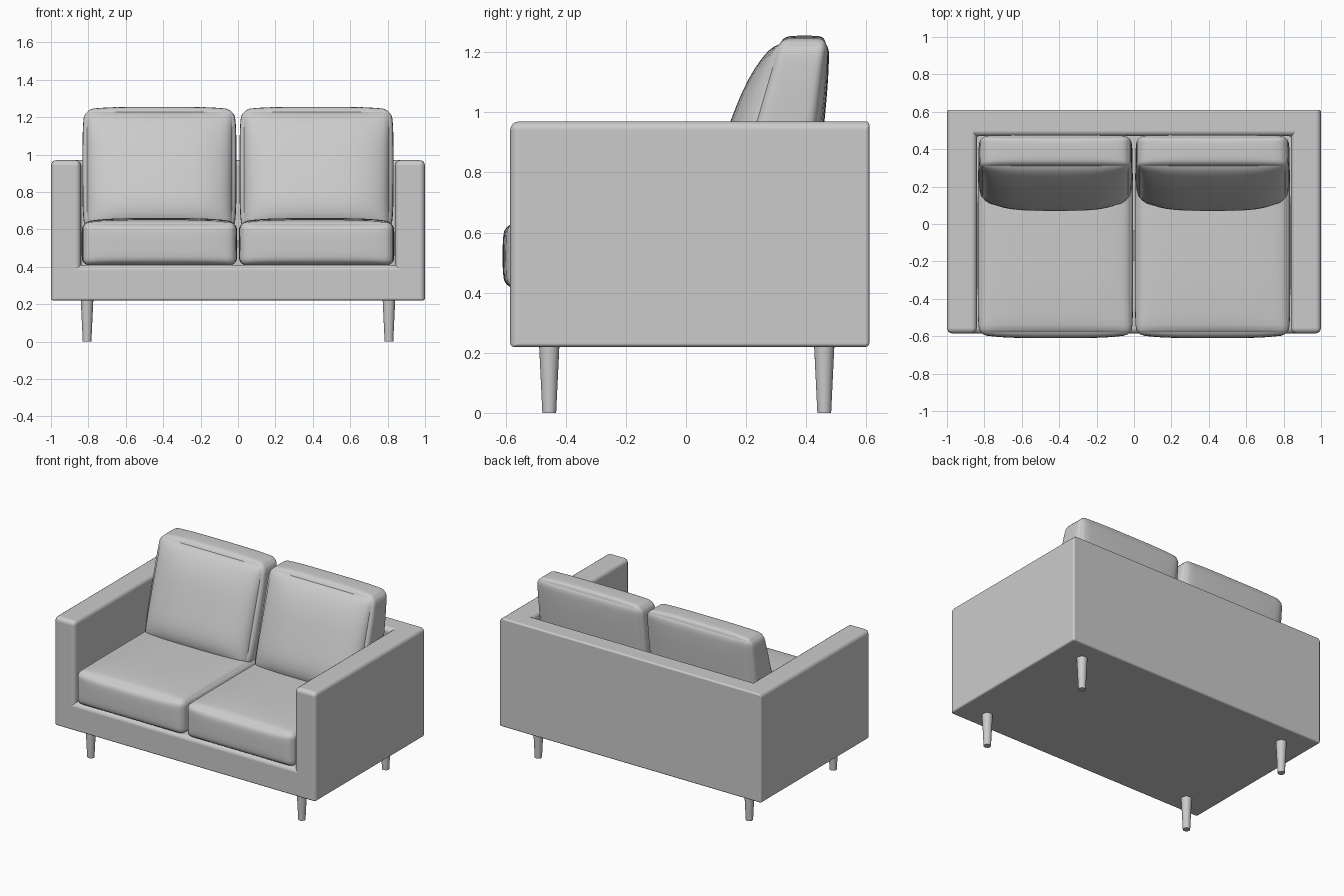
import bpy, bmesh, math
from mathutils import Vector

if "Cube" in bpy.data.objects:
    bpy.data.objects.remove(bpy.data.objects["Cube"], do_unlink=True)


def make_material(name, rgb):
    mat = bpy.data.materials.new(name)
    mat.use_nodes = True
    mat.diffuse_color = (*rgb, 1)
    mat.node_tree.nodes["Principled BSDF"].inputs["Base Color"].default_value = (*rgb, 1)
    return mat


GREY = make_material("soft grey", (0.6, 0.6, 0.6))


def add_object(name, bm):
    bmesh.ops.recalc_face_normals(bm, faces=bm.faces)
    mesh = bpy.data.meshes.new(name)
    bm.to_mesh(mesh)
    bm.free()
    obj = bpy.data.objects.new(name, mesh)
    bpy.context.collection.objects.link(obj)
    mesh.materials.append(GREY)
    for other in bpy.context.selected_objects:
        other.select_set(False)
    obj.select_set(True)
    bpy.context.view_layer.objects.active = obj
    bpy.ops.object.shade_smooth_by_angle(angle=math.radians(35))
    return obj


def raise_faces(bm, faces, height):
    """Extrude faces upward and remove the originals left inside."""
    new = bmesh.ops.extrude_face_region(bm, geom=faces)["geom"]
    bmesh.ops.translate(bm, vec=(0, 0, height),
                        verts=[g for g in new if isinstance(g, bmesh.types.BMVert)])
    return [g for g in new if isinstance(g, bmesh.types.BMFace)]


# Frame: base, arms and back as one continuous upholstered body
BOTTOM, SEAT, TOP = 0.22, 0.41, 0.97
FRONT, BACK, ARM = -0.585, 0.61, 0.84
bm = bmesh.new()
xs, ys = (-1, -ARM, ARM, 1), (FRONT, 0.47, BACK)
grid = [[bm.verts.new((x, y, BOTTOM)) for x in xs] for y in ys]
floor = [bm.faces.new((grid[j][i], grid[j][i + 1], grid[j + 1][i + 1], grid[j + 1][i]))
         for j in range(2) for i in range(3)]
underside = bmesh.ops.duplicate(bm, geom=floor)
top = raise_faces(bm, floor, SEAT - BOTTOM)
walls = [f for f in top if abs(f.calc_center_median().x) > ARM
         or f.calc_center_median().y > 0.47]
raise_faces(bm, walls, TOP - SEAT)
bmesh.ops.remove_doubles(bm, verts=bm.verts, dist=0.001)
bmesh.ops.recalc_face_normals(bm, faces=bm.faces)
bmesh.ops.dissolve_limit(bm, angle_limit=0.05, verts=bm.verts, edges=bm.edges)
weight = bm.edges.layers.float.new("bevel_weight_edge")
for e in bm.edges:
    mid = (e.verts[0].co + e.verts[1].co) / 2
    soft = mid.z > TOP - 0.01 or mid.y < FRONT + 0.01
    trim = mid.z < BOTTOM + 0.01 or mid.y > BACK - 0.01
    e[weight] = 0.4 if trim or not soft else 1
frame = add_object("sofa_frame", bm)
bevel = frame.modifiers.new("soft edges", "BEVEL")
bevel.limit_method = "WEIGHT"
bevel.width = 0.03
bevel.segments = 4
bevel.harden_normals = True


def cushion(name, low, high, radius, puff, shape=None):
    """Rounded box whose faces swell by puff (left/right, front, back, bottom, top)."""
    low, high = Vector(low), Vector(high)
    centre, half = (low + high) / 2, (high - low) / 2
    bm = bmesh.new()
    bmesh.ops.create_cube(bm, size=2)
    bmesh.ops.subdivide_edges(bm, edges=bm.edges, cuts=19, use_grid_fill=True)
    for v in bm.verts:
        # crowd the grid toward the edges, then round them off
        t = Vector([math.sin(c * math.pi / 2) for c in v.co])
        p = Vector([a * h for a, h in zip(t, half)])
        core = Vector([max(-h + radius, min(h - radius, c)) for c, h in zip(p, half)])
        off = p - core
        if off.length > 0:
            p = core + off.normalized() * radius
        swell = [1 - c ** 4 for c in t]
        side, front, rear, under, crown = puff
        p.x += side * t.x * swell[1] * swell[2]
        p.y += (rear if t.y > 0 else front) * t.y * swell[0] * swell[2]
        p.z += (crown if t.z > 0 else under) * t.z * swell[0] * swell[1]
        v.co = centre + p
        if shape:
            v.co.y = shape(v.co.y, v.co.z)
    return add_object(name, bm)


def lean(y, z):
    """Turn a unit-deep block into a wedge that tilts toward the back."""
    near = 0.13 + 0.30 * (z - 0.65)
    far = 0.41 + 0.11 * (z - 0.65)
    return near + (far - near) * (y - 0.13) / 0.28


# Seat and back cushions
for side, s in (("left", 1), ("right", -1)):
    x0, x1 = sorted((s * 0.01, s * 0.83))
    cushion(side + "_seat_cushion", (x0, -0.59, 0.405), (x1, 0.36, 0.64), 0.04,
            (0.006, 0.02, 0, 0, 0.02))
    cushion(side + "_back_cushion", (x0 + 0.01, 0.13, 0.6), (x1 - 0.01, 0.41, 1.24), 0.045,
            (0.012, 0.10, 0.02, 0, 0.015), lean)

# Tapered legs
for end, y in (("front", -0.455), ("back", 0.46)):
    for side, x in (("left", 0.807), ("right", -0.807)):
        bm = bmesh.new()
        bmesh.ops.create_cone(bm, cap_ends=True, segments=24, radius1=0.023,
                              radius2=0.034, depth=0.23)
        bmesh.ops.translate(bm, verts=bm.verts, vec=(x, y, 0.115))
        add_object(end + "_" + side + "_leg", bm)
